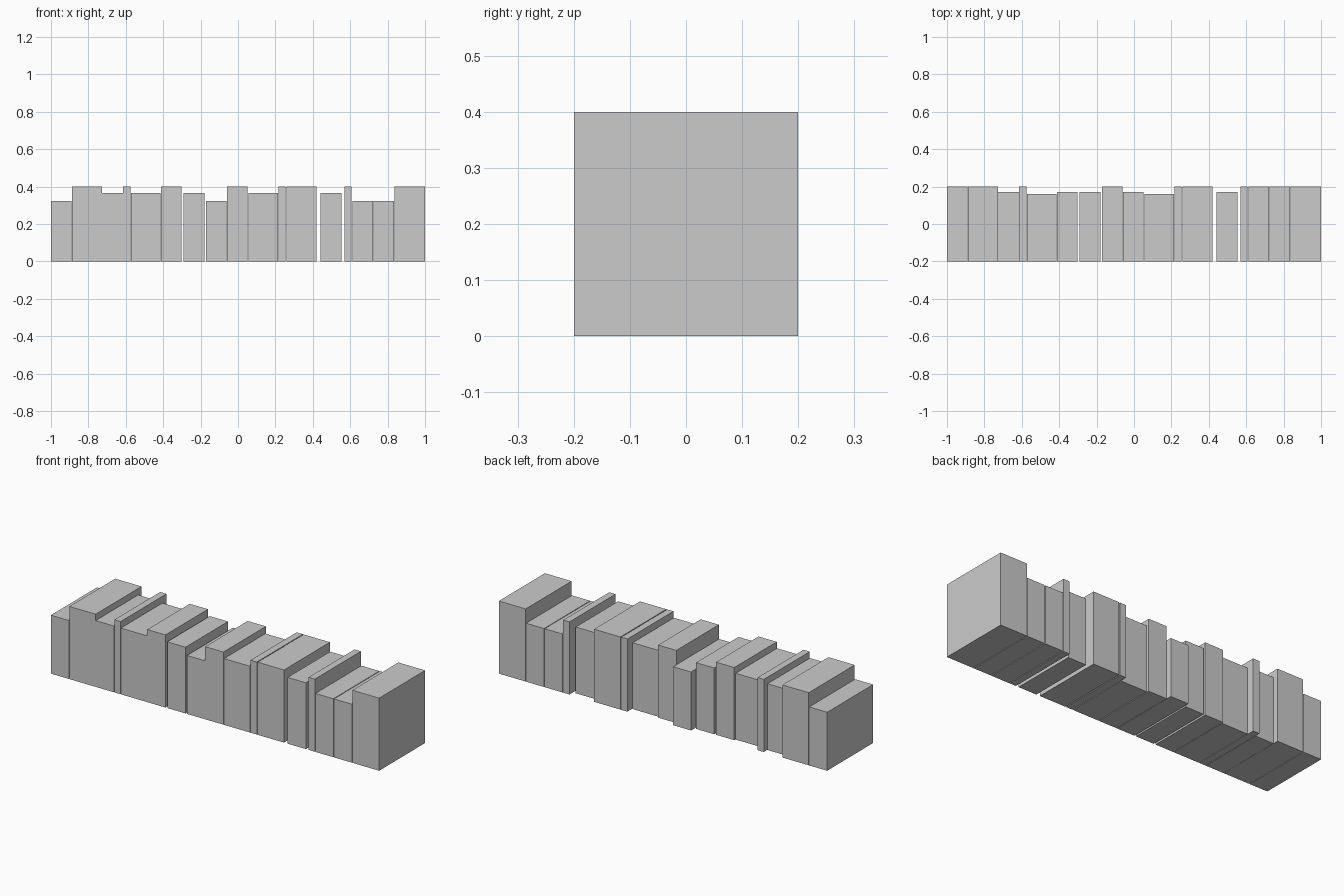
import bpy, bmesh
from mathutils import Matrix, Vector

if "Cube" in bpy.data.objects:
    bpy.data.objects.remove(bpy.data.objects["Cube"])

FRONT = -0.2  # all spines line up on this plane

# book formats: width, depth, height
FORMATS = {
    "small": (0.109, 0.40, 0.322),
    "thick": (0.160, 0.40, 0.400),
    "medium": (0.111, 0.37, 0.365),
    "thin": (0.038, 0.40, 0.400),
    "wide": (0.158, 0.36, 0.365),
    "tall": (0.111, 0.37, 0.400),
}

# the row from left to right: format, left edge
ROW = [
    ("small", -1.0), ("thick", -0.888), ("medium", -0.727), ("thin", -0.614),
    ("wide", -0.573), ("tall", -0.413), ("medium", -0.291), ("small", -0.171),
    ("tall", -0.06), ("wide", 0.055), ("thin", 0.217), ("thick", 0.26),
    ("medium", 0.442), ("thin", 0.57), ("small", 0.612), ("small", 0.725),
    ("thick", 0.837),
]


def book(name, left, width, depth, height):
    """Plain box standing on the shelf plane with its spine at the front."""
    bm = bmesh.new()
    bmesh.ops.create_cube(bm, size=1, matrix=Matrix.Diagonal((width, depth, height, 1)))
    bmesh.ops.translate(bm, verts=bm.verts, vec=Vector((0, 0, height / 2)))
    mesh = bpy.data.meshes.new(name)
    bm.to_mesh(mesh)
    bm.free()
    obj = bpy.data.objects.new(name, mesh)
    obj.location = (left + width / 2, FRONT + depth / 2, 0)
    bpy.context.collection.objects.link(obj)


for i, (kind, left) in enumerate(ROW, 1):
    width, depth, height = FORMATS[kind]
    if i == len(ROW):
        width = 1 - left  # last book closes the row exactly
    book(f"{kind}_book_{i:02d}", left, width, depth, height)
